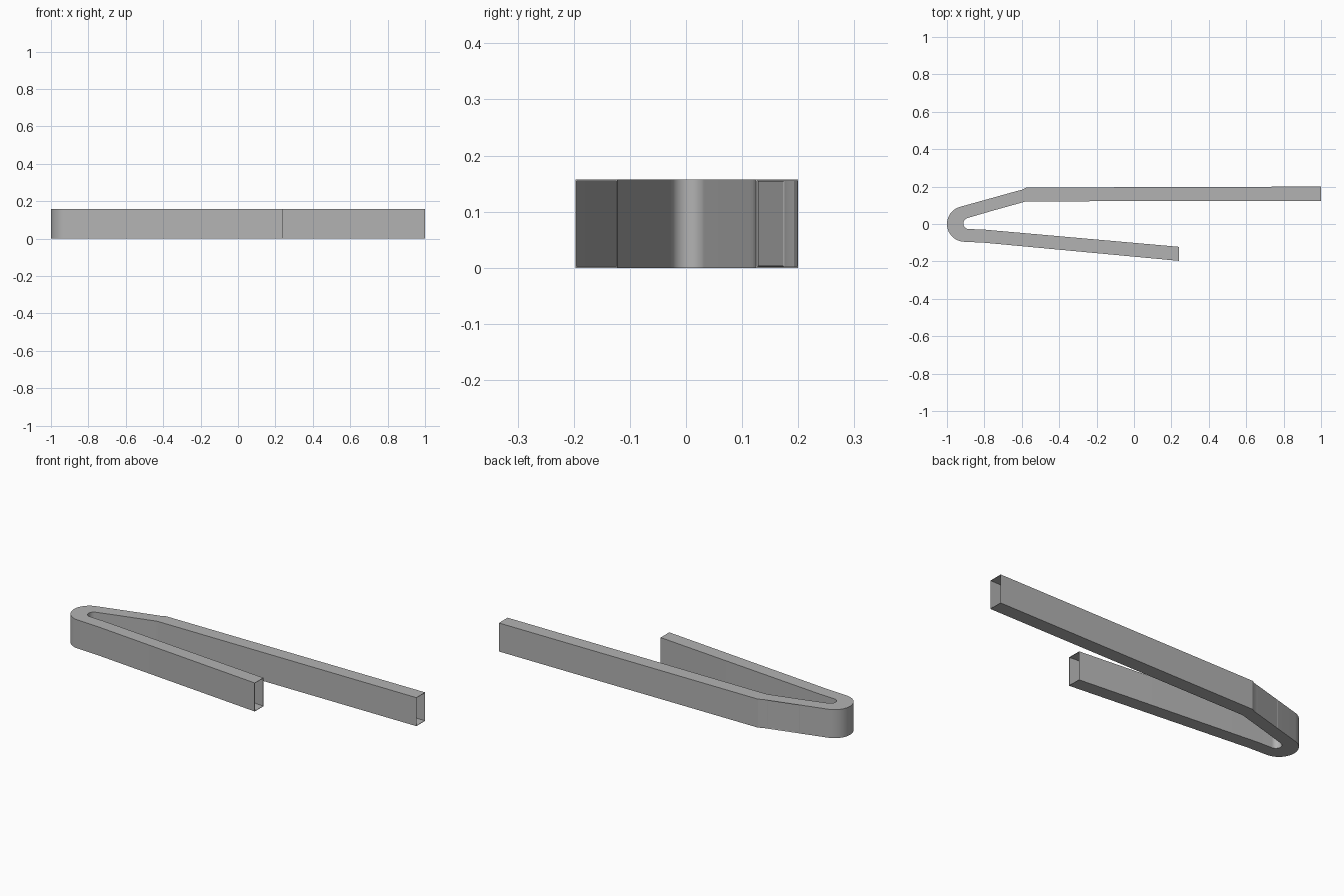
import bpy
import bmesh
from math import cos, sin, radians, pi

cube = bpy.data.objects.get("Cube")
if cube:
    bpy.data.objects.remove(cube, do_unlink=True)

HEIGHT = 0.157
WALL = 0.003
BEND_STEPS = 24

grey = bpy.data.materials.new("metal_grey")
grey.use_nodes = True
colour = (0.45, 0.45, 0.45, 1)
grey.diffuse_color = colour
grey.node_tree.nodes["Principled BSDF"].inputs["Base Color"].default_value = colour


def arc(cx, cy, r, start, end):
    angles = [radians(start + (end - start) * i / BEND_STEPS) for i in range(BEND_STEPS + 1)]
    return [(cx + r * cos(a), cy + r * sin(a)) for a in angles]


# Plan of the bent tube: long arm, slope with access panel, hairpin, short arm
outer = [(1, 0.2), (-0.575, 0.195), (-0.6, 0.183), (-0.62, 0.178), (-0.785, 0.132)]
outer += arc(-0.905, 0, 0.095, 105, 267) + [(-0.8, -0.1), (0.24, -0.197)]
inner = [(1, 0.124), (-0.568, 0.121), (-0.585, 0.119), (-0.605, 0.113), (-0.76, 0.07)]
inner += arc(-0.882, 0.003, 0.03, 105, 267) + [(-0.8, -0.03), (0.24, -0.122)]
PANEL_STATION = 3

# Square sections joined along the path, with both ends left open
bm = bmesh.new()
sections = [[bm.verts.new(p) for p in ((*o, 0), (*o, HEIGHT), (*i, HEIGHT), (*i, 0))]
            for o, i in zip(outer, inner)]
panel = None
for n, (a, b) in enumerate(zip(sections, sections[1:])):
    for k in range(4):
        j = (k + 1) % 4
        face = bm.faces.new((a[k], a[j], b[j], b[k]))
        if n == PANEL_STATION and k == 0:
            panel = face
bm.normal_update()
if panel.normal.y < 0:
    bmesh.ops.reverse_faces(bm, faces=bm.faces[:])

# Shallow access panel on the sloped outer wall
bmesh.ops.inset_individual(bm, faces=[panel], thickness=0.005, depth=-0.0015)

mesh = bpy.data.meshes.new("bent_tube")
bm.to_mesh(mesh)
bm.free()
tube = bpy.data.objects.new("bent_tube", mesh)
bpy.context.collection.objects.link(tube)
mesh.materials.append(grey)

# Thin wall
solid = tube.modifiers.new("wall", "SOLIDIFY")
solid.thickness = WALL
solid.offset = -1

bpy.context.view_layer.objects.active = tube
tube.select_set(True)
bpy.ops.object.modifier_apply(modifier="wall")
bpy.ops.object.shade_smooth_by_angle(angle=pi / 9)
